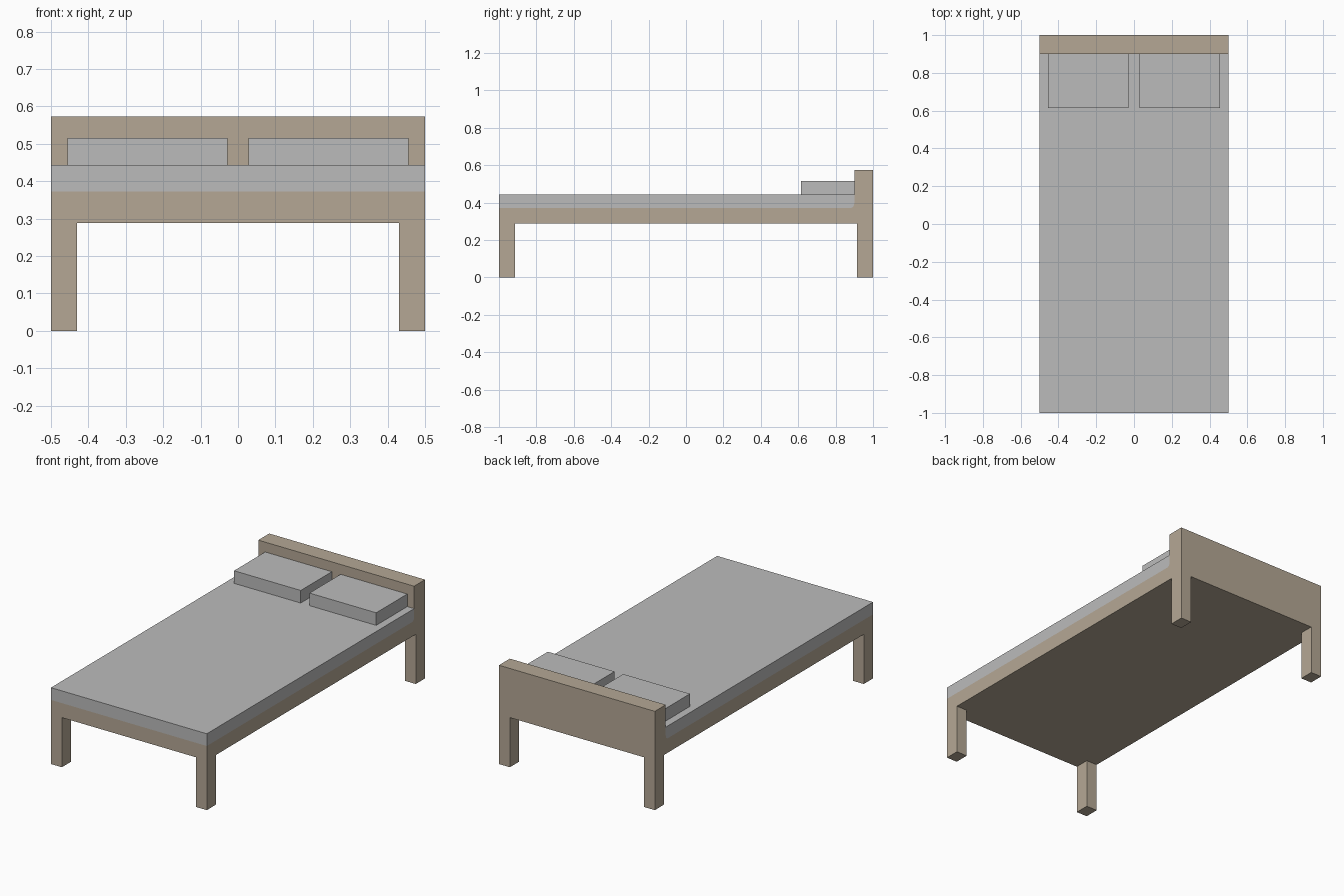
import bpy
import bmesh

cube = bpy.data.objects.get("Cube")
if cube:
    bpy.data.objects.remove(cube, do_unlink=True)


def material(name, color):
    mat = bpy.data.materials.new(name)
    mat.use_nodes = True
    mat.diffuse_color = (*color, 1)
    mat.node_tree.nodes["Principled BSDF"].inputs["Base Color"].default_value = (*color, 1)
    return mat


wood = material("pale_wood", (0.46, 0.39, 0.30))
linen = material("grey_linen", (0.50, 0.50, 0.50))


def extrude_side(name, profile, x0, x1, mat):
    """Extrude a (y, z) side profile from x0 to x1."""
    bm = bmesh.new()
    face = bm.faces.new([bm.verts.new((x0, y, z)) for y, z in profile])
    grown = bmesh.ops.extrude_face_region(bm, geom=[face])
    verts = [v for v in grown["geom"] if isinstance(v, bmesh.types.BMVert)]
    bmesh.ops.translate(bm, verts=verts, vec=(x1 - x0, 0, 0))
    bmesh.ops.recalc_face_normals(bm, faces=bm.faces)
    mesh = bpy.data.meshes.new(name)
    bm.to_mesh(mesh)
    bm.free()
    mesh.materials.append(mat)
    obj = bpy.data.objects.new(name, mesh)
    bpy.context.collection.objects.link(obj)
    return obj


def box(name, x, y, z, mat):
    profile = [(y[0], z[0]), (y[1], z[0]), (y[1], z[1]), (y[0], z[1])]
    return extrude_side(name, profile, x[0], x[1], mat)


HALF, BOARD = 0.5, 0.9
RAIL, SEAM, TOP = 0.288, 0.372, 0.443

# Bed frame with the headboard in one profile, small fillet at their joint
fillet = [(BOARD, SEAM + 0.025), (BOARD - 0.004, SEAM + 0.008), (BOARD - 0.015, SEAM)]
extrude_side("frame_and_headboard",
             [(-1, RAIL), (1, RAIL), (1, 0.573), (BOARD, 0.573)] + fillet + [(-1, SEAM)],
             -HALF, HALF, wood)

# Mattress fitted against the fillet
extrude_side("mattress",
             [(-1, TOP), (BOARD, TOP)] + fillet + [(-1, SEAM)],
             -HALF, HALF, linen)

# Legs and pillows, mirrored left and right
for side, s in (("left", 1), ("right", -1)):
    leg_x = sorted((s * 0.43, s * HALF))
    box(f"front_leg_{side}", leg_x, (-1, -0.915), (0, RAIL), wood)
    box(f"back_leg_{side}", leg_x, (0.915, 1), (0, RAIL), wood)
    box(f"pillow_{side}", sorted((s * 0.028, s * 0.456)), (0.615, BOARD), (TOP, 0.516), linen)
